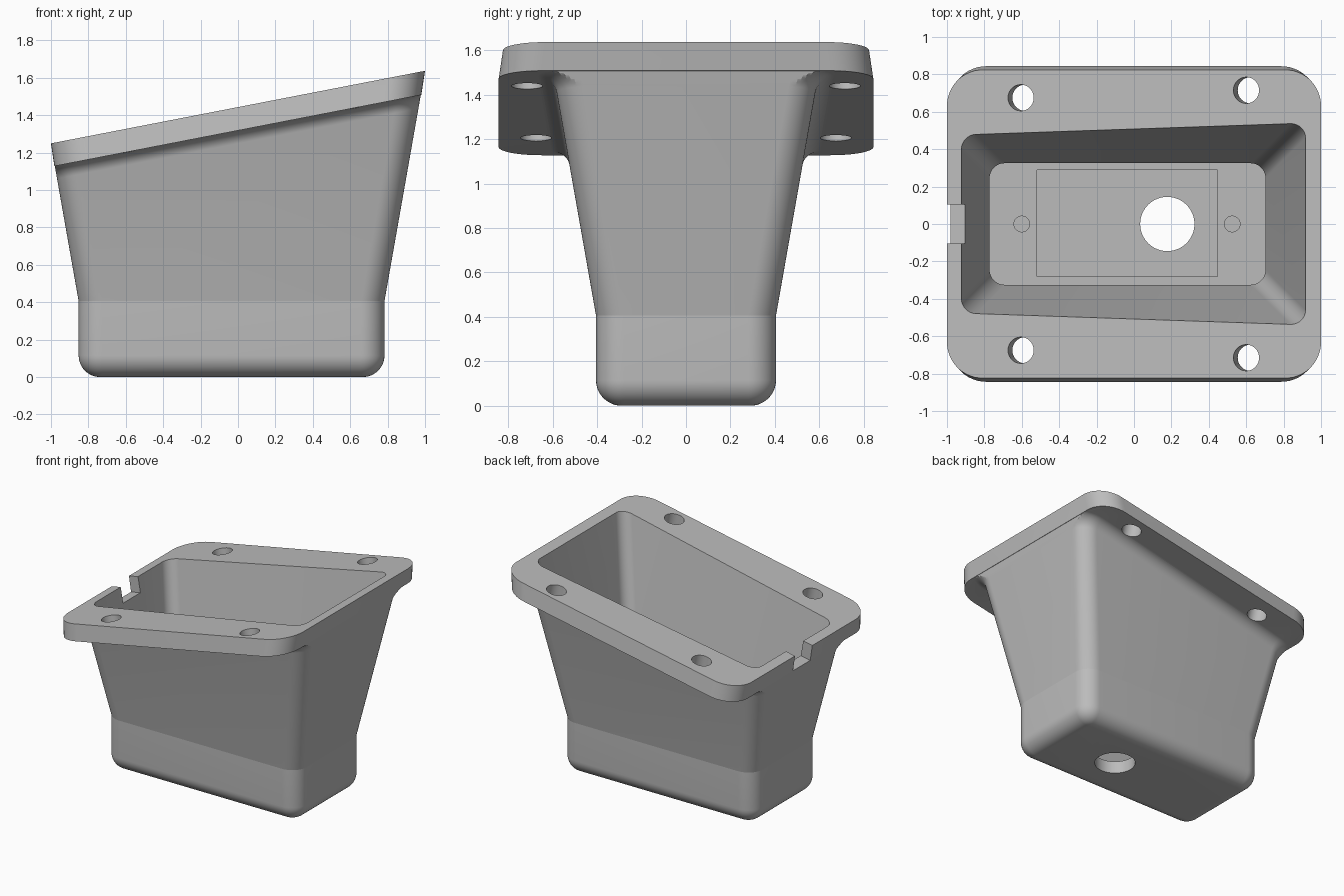
import bpy, bmesh, math
from mathutils import Matrix, Vector

if "Cube" in bpy.data.objects:
    bpy.data.objects.remove(bpy.data.objects["Cube"], do_unlink=True)

SEG = 12                      # segments per rounded corner
DRAFT = math.tan(math.radians(10))
SLOPE = 0.194                 # tilt of the rim along x
TOP, UNDER = 1.443, 1.318     # rim plane heights at x = 0
KNEE = 0.405                  # height where the walls start to flare
FLOOR = 0.11
OUTER = (-0.852, 0.783, 0.405, 0.125)   # x min, x max, half depth, radius
INNER = (-0.772, 0.703, 0.325, 0.08)

grey = bpy.data.materials.new("plain grey")
grey.use_nodes = True
grey.diffuse_color = (0.5, 0.5, 0.5, 1)
grey.node_tree.nodes["Principled BSDF"].inputs["Base Color"].default_value = (0.5, 0.5, 0.5, 1)


def corners():
    """Side signs and arc direction for each point of a rounded rectangle."""
    for q, (sx, sy) in enumerate([(1, 1), (-1, 1), (-1, -1), (1, -1)]):
        for i in range(SEG + 1):
            a = math.pi / 2 * (q + i / SEG)
            yield sx, sy, math.cos(a), math.sin(a)


def flat_ring(box, z, inset=0):
    x0, x1, hy, r = box
    return [Vector(((x1 - r if sx > 0 else x0 + r) + (r - inset) * c,
                    sy * (hy - r) + (r - inset) * s, z)) for sx, sy, c, s in corners()]


def flared_ring(box, plane, spread=0):
    """Ring where the drafted walls meet a plane parallel to the rim."""
    x0, x1, hy, r = box
    ring = []
    for sx, sy, c, s in corners():
        px = max(-r, min(r, (r + spread) * c))
        x = (x1 - r if sx > 0 else x0 + r) + px
        z = (plane + SLOPE * (x - sx * DRAFT * KNEE)) / (1 - SLOPE * sx * DRAFT)
        d = DRAFT * (z - KNEE)
        ring.append(Vector((x + sx * d, sy * (hy - r + d) + (r + spread) * s, z)))
    return ring


def flange_ring(box, plane):
    ring = flat_ring(box, 0)
    for p in ring:
        p.y += math.copysign(SLOPE * DRAFT * p.x, p.y)
        p.z = plane + SLOPE * p.x
    return ring


# Housing: rounded bottom, flared wall, fillet, flange, then down the inside
rings = []
R = 0.115
for i in range(SEG + 1):
    a = math.pi / 2 * i / SEG
    rings.append(flat_ring(OUTER, R * (1 - math.sin(a + 0) if i == 0 else 1 - math.sin(a)),
                           R * (1 - math.cos(a))))
rings.reverse()
rings.append(flat_ring(OUTER, KNEE))
F = 0.07
for i in range(SEG + 1):
    a = math.pi / 2 * i / SEG
    rings.append(flared_ring(OUTER, UNDER - F * (1 - math.sin(a)), F * (1 - math.cos(a))))
rings.append(flange_ring((-0.982, 0.98, 0.817, 0.2), UNDER))
rings.append(flange_ring((-1, 1, 0.797, 0.2), TOP))
rings.append(flared_ring(INNER, TOP))
rings.append(flat_ring(INNER, KNEE))
rings.append(flat_ring(INNER, FLOOR))

bm = bmesh.new()
loops = [[bm.verts.new(p) for p in ring] for ring in rings]
n = len(loops[0])
for low, high in zip(loops, loops[1:]):
    for i in range(n):
        j = (i + 1) % n
        bm.faces.new((low[i], low[j], high[j], high[i]))
bm.faces.new(loops[0][::-1])
bm.faces.new(loops[-1])
bmesh.ops.recalc_face_normals(bm, faces=bm.faces)
mesh = bpy.data.meshes.new("housing")
bm.to_mesh(mesh)
bm.free()
mesh.materials.append(grey)
housing = bpy.data.objects.new("housing", mesh)
bpy.context.collection.objects.link(housing)
bpy.context.view_layer.objects.active = housing
housing.select_set(True)


def cut(name, matrix, size=None, radius=None, depth=None):
    """Subtract a box or a cylinder from the housing."""
    cb = bmesh.new()
    if size:
        bmesh.ops.create_cube(cb, size=1, matrix=matrix @ Matrix.Diagonal((*size, 1)))
    else:
        bmesh.ops.create_cone(cb, cap_ends=True, segments=64, radius1=radius,
                              radius2=radius, depth=depth, matrix=matrix)
    cm = bpy.data.meshes.new(name)
    cb.to_mesh(cm)
    cb.free()
    cm.materials.append(grey)
    cutter = bpy.data.objects.new(name, cm)
    cutter.hide_render = True
    bpy.context.collection.objects.link(cutter)
    mod = housing.modifiers.new(name, 'BOOLEAN')
    mod.operation, mod.solver, mod.object = 'DIFFERENCE', 'EXACT', cutter
    bpy.ops.object.modifier_apply(modifier=name)
    bpy.data.objects.remove(cutter, do_unlink=True)


tilt = Matrix.Rotation(-math.atan(SLOPE), 4, 'Y')
at = Matrix.Translation

# Flange bolt holes, square to the rim
for x, y in [(-0.605, 0.675), (0.6, 0.715)]:
    for side in (1, -1):
        cut("bolt_hole", at((x, side * y, TOP + SLOPE * x)) @ tilt, radius=0.07, depth=0.5)

# Notch in the low end of the rim
cut("rim_notch", at((-0.98, 0, TOP - SLOPE * 0.98)) @ tilt, size=(0.26, 0.21, 0.24))

# Floor details: shallow recess, screw pockets and cable hole
cut("floor_recess", at((-0.037, 0.005, FLOOR)), size=(0.965, 0.57, 0.03))
for x in (-0.6, 0.525):
    cut("screw_pocket", at((x, 0, FLOOR)), radius=0.042, depth=0.1)
cut("cable_hole", at((0.178, 0, 0.05)), radius=0.145, depth=0.4)

bpy.ops.object.shade_smooth_by_angle(angle=math.radians(9))
